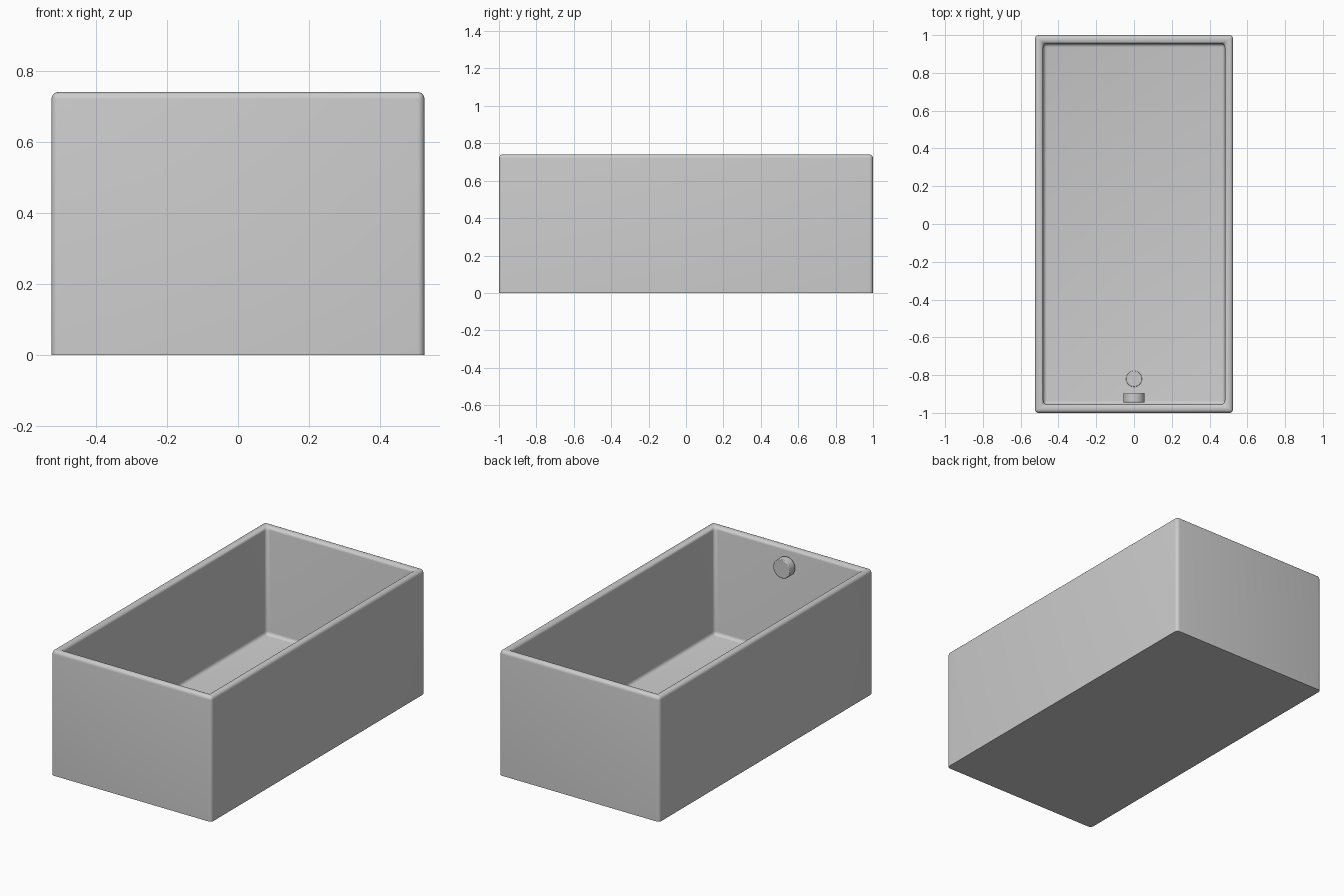
import bpy, bmesh, math
from mathutils import Vector

if "Cube" in bpy.data.objects:
    bpy.data.objects.remove(bpy.data.objects["Cube"])

W, L, H = 1.05, 2.0, 0.74      # outer size
WALL, FLOOR, R = 0.063, 0.10, 0.02


def smooth(obj):
    bpy.ops.object.select_all(action='DESELECT')
    obj.select_set(True)
    bpy.context.view_layer.objects.active = obj
    bpy.ops.object.shade_smooth_by_angle(angle=math.radians(35))


def disc(name, radius, depth, loc, rot=(0, 0, 0), bevel=0.004):
    bpy.ops.mesh.primitive_cylinder_add(vertices=48, radius=radius, depth=depth,
                                        location=loc, rotation=rot)
    obj = bpy.context.object
    obj.name = name
    m = obj.modifiers.new("soft_edge", 'BEVEL')
    m.width, m.segments = bevel, 2
    m.limit_method = 'ANGLE'
    smooth(obj)
    return obj


# Tub shell: box with inset top pushed down to the floor
bm = bmesh.new()
bmesh.ops.create_cube(bm, size=1)
bmesh.ops.scale(bm, vec=(W, L, H), verts=bm.verts)
bmesh.ops.translate(bm, vec=(0, 0, H / 2), verts=bm.verts)
bm.normal_update()
top = max(bm.faces, key=lambda f: f.calc_center_median().z)
bmesh.ops.inset_region(bm, faces=[top], thickness=WALL)
ext = bmesh.ops.extrude_face_region(bm, geom=[top])
verts = [g for g in ext['geom'] if isinstance(g, bmesh.types.BMVert)]
bmesh.ops.translate(bm, vec=(0, 0, FLOOR - H), verts=verts)
if top.is_valid:
    bmesh.ops.delete(bm, geom=[top], context='FACES_ONLY')
bmesh.ops.recalc_face_normals(bm, faces=bm.faces)

# Round every hard edge except the base outline
edges = [e for e in bm.edges
         if e.calc_face_angle(0) > 0.5 and max(v.co.z for v in e.verts) > 0.01]
bmesh.ops.bevel(bm, geom=edges, offset=R, segments=5, profile=0.5, affect='EDGES')
mesh = bpy.data.meshes.new("tub")
bm.to_mesh(mesh)
bm.free()
tub = bpy.data.objects.new("tub", mesh)
bpy.context.collection.objects.link(tub)
smooth(tub)

# Drain plug in the floor and overflow cap on the front inner wall
disc("drain", 0.042, 0.02, (0, -0.82, FLOOR - 0.006), bevel=0.002)
disc("overflow_cap", 0.056, 0.05, (0, -0.92, 0.637), (math.radians(90), 0, 0))
